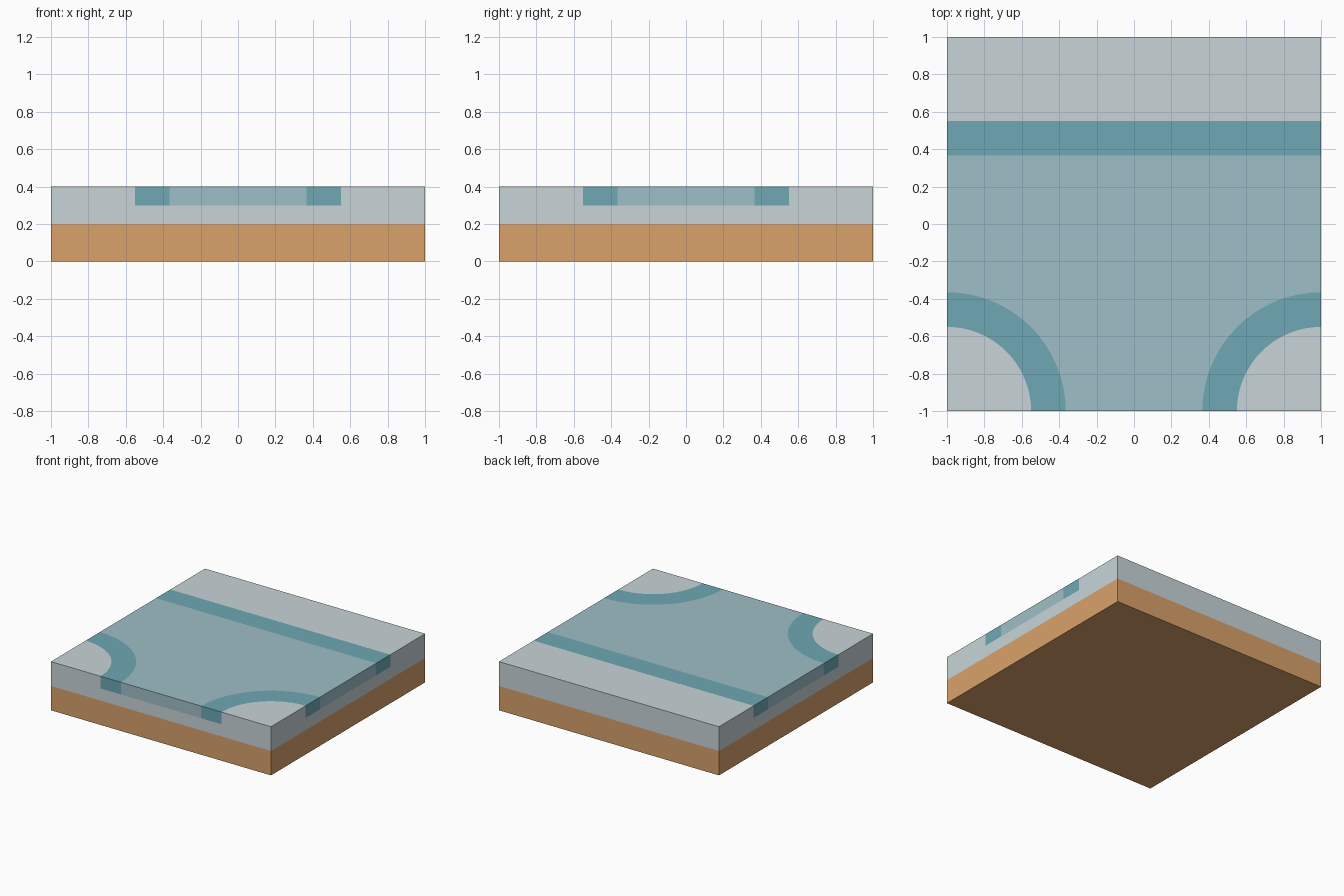
import bpy, bmesh
from math import sin, cos, pi

if "Cube" in bpy.data.objects:
    bpy.data.objects.remove(bpy.data.objects["Cube"])

EDGE, OUTER, INNER = 1.0, 0.55, 0.365   # tile half size, outer / inner line of the border strips
Z0, Z_SOIL, Z_BED, Z_TOP = 0.0, 0.2, 0.3, 0.4
SEG = 16


def material(name, r, g, b):
    lin = [((c / 255 + 0.055) / 1.055) ** 2.4 for c in (r, g, b)]
    m = bpy.data.materials.new(name)
    m.diffuse_color = (*lin, 1)
    m.use_nodes = True
    m.node_tree.nodes["Principled BSDF"].inputs["Base Color"].default_value = m.diffuse_color
    return m


def rect(x0, x1, y0, y1):
    return [(x0, y0), (x1, y0), (x1, y1), (x0, y1)]


def arc(radius, side):
    """Quarter arc round a front corner, from the front edge to the side edge."""
    pts = []
    for i in range(SEG + 1):
        a = pi / 2 * i / SEG
        pts.append((side * (EDGE - radius * cos(a)), -EDGE + radius * sin(a)))
    return pts


def on_shell(face):
    """True for faces lying on the outside of the tile."""
    def flat(axis, value):
        return all(abs(v.co[axis] - value) < 1e-4 for v in face.verts)
    return (flat(0, EDGE) or flat(0, -EDGE) or flat(1, EDGE) or flat(1, -EDGE)
            or flat(2, Z0) or flat(2, Z_TOP))


def slab(name, prisms, mat):
    """Extrude outlines (points, bottom, top) and keep only the exposed faces."""
    bm = bmesh.new()
    for pts, bottom, top in prisms:
        face = bm.faces.new([bm.verts.new((x, y, bottom)) for x, y in pts])
        up = bmesh.ops.extrude_face_region(bm, geom=[face])["geom"]
        verts = [v for v in up if isinstance(v, bmesh.types.BMVert)]
        bmesh.ops.translate(bm, verts=verts, vec=(0, 0, top - bottom))
        if face.is_valid is False or face not in bm.faces[:]:
            continue
    # close the bottoms if the extrusion dropped them, then orient outwards
    bmesh.ops.holes_fill(bm, edges=[e for e in bm.edges if e.is_boundary], sides=0)
    bmesh.ops.recalc_face_normals(bm, faces=bm.faces[:])
    hidden = [f for f in bm.faces if not on_shell(f)]
    bmesh.ops.delete(bm, geom=hidden, context='FACES')
    mesh = bpy.data.meshes.new(name)
    bm.to_mesh(mesh)
    bm.free()
    mesh.materials.append(mat)
    obj = bpy.data.objects.new(name, mesh)
    bpy.context.collection.objects.link(obj)
    return obj


soil = material("soil", 217, 162, 107)
pale = material("pale_ground", 200, 213, 217)
border = material("border", 110, 167, 181)
channel = material("channel", 159, 191, 199)

full = rect(-EDGE, EDGE, -EDGE, EDGE)

# Lower soil layer
slab("soil_base", [(full, Z0, Z_SOIL)], soil)

# Pale ground: layer under the path, back strip and two front corners
corners = [([(s * EDGE, -EDGE)] + arc(EDGE - OUTER, s), Z_BED, Z_TOP) for s in (-1, 1)]
slab("pale_ground", [(full, Z_SOIL, Z_BED),
                     (rect(-EDGE, EDGE, OUTER, EDGE), Z_BED, Z_TOP)] + corners, pale)

# Darker borders: straight strip at the back, curved ones round the corners
slab("back_border", [(rect(-EDGE, EDGE, INNER, OUTER), Z_BED, Z_TOP)], border)
for s, label in ((-1, "left"), (1, "right")):
    ring = arc(EDGE - OUTER, s) + arc(EDGE - INNER, s)[::-1]
    slab(label + "_curved_border", [(ring, Z_BED, Z_TOP)], border)

# T-shaped path surface between the borders
path = (arc(EDGE - INNER, -1) + arc(EDGE - INNER, 1)[::-1])
path = arc(EDGE - INNER, 1) + [(EDGE, INNER), (-EDGE, INNER)] + arc(EDGE - INNER, -1)[::-1]
slab("t_path", [(path, Z_BED, Z_TOP)], channel)
